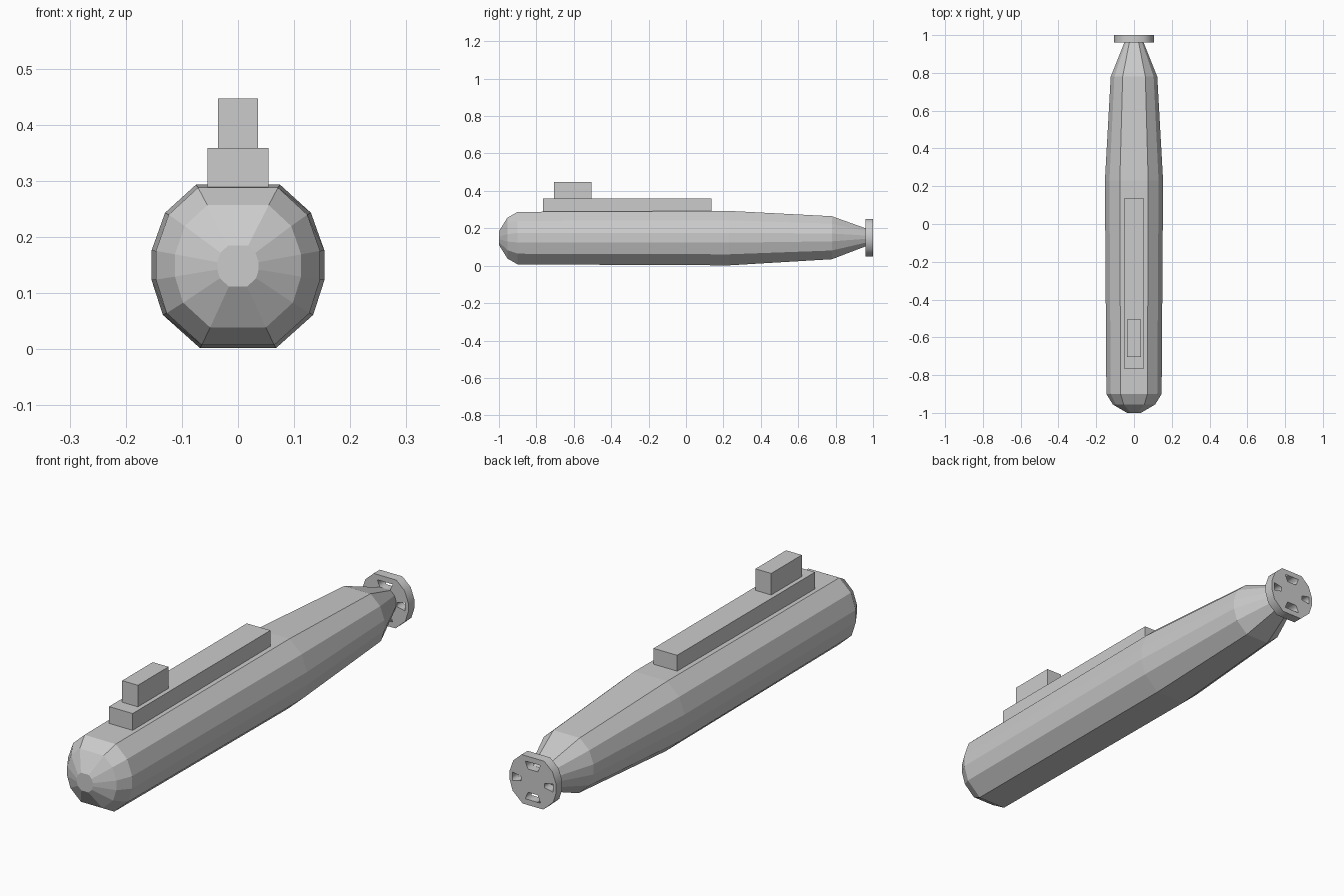
import bpy, bmesh, math

if "Cube" in bpy.data.objects:
    bpy.data.objects.remove(bpy.data.objects["Cube"])

# Right half of the hull section, relative to the hull axis, top to bottom
HALF = [(0.075, 0.145), (0.13, 0.095), (0.154, 0.028),
        (0.154, -0.025), (0.134, -0.087), (0.068, -0.146)]
SECTION = HALF + [(-x, z) for x, z in reversed(HALF)]
AXIS_Z = 0.148


def make_hull(name, stations):
    """Loft the section through (y, x scale, z scale, centre z) stations."""
    bm = bmesh.new()
    rings = [[bm.verts.new((x * sx, y, cz + z * sz)) for x, z in SECTION]
             for y, sx, sz, cz in stations]
    n = len(SECTION)
    for a, b in zip(rings, rings[1:]):
        for i in range(n):
            j = (i + 1) % n
            bm.faces.new((a[i], a[j], b[j], b[i]))
    bm.faces.new(rings[0])
    bm.faces.new(rings[-1])
    bmesh.ops.recalc_face_normals(bm, faces=bm.faces)
    mesh = bpy.data.meshes.new(name)
    bm.to_mesh(mesh)
    bm.free()
    bpy.context.collection.objects.link(bpy.data.objects.new(name, mesh))


def make_box(name, half_x, y0, y1, z0, z1):
    bpy.ops.mesh.primitive_cube_add(size=1, location=(0, (y0 + y1) / 2, (z0 + z1) / 2))
    ob = bpy.context.object
    ob.name = name
    ob.scale = (half_x * 2, y1 - y0, z1 - z0)


def make_plate(name, outlines, y, depth, z):
    """Extruded flat outline; the further outlines become holes."""
    curve = bpy.data.curves.new(name, 'CURVE')
    curve.dimensions = '2D'
    curve.fill_mode = 'BOTH'
    curve.extrude = depth / 2
    for pts in outlines:
        spline = curve.splines.new('POLY')
        spline.points.add(len(pts) - 1)
        for p, (u, v) in zip(spline.points, pts):
            p.co = (u, v, 0, 1)
        spline.use_cyclic_u = True
    ob = bpy.data.objects.new(name, curve)
    bpy.context.collection.objects.link(ob)
    ob.location = (0, y, z)
    ob.rotation_euler.x = math.pi / 2
    bpy.ops.object.select_all(action='DESELECT')
    ob.select_set(True)
    bpy.context.view_layer.objects.active = ob
    bpy.ops.object.convert(target='MESH')


# Hull from rounded nose to tapered tail
make_hull("hull", [
    (-1.0, 0.24, 0.25, AXIS_Z),
    (-0.955, 0.73, 0.75, AXIS_Z),
    (-0.90, 0.95, 0.965, AXIS_Z),
    (0.23, 1.0, 1.0, AXIS_Z),
    (0.78, 0.80, 0.79, 0.15),
    (0.965, 0.32, 0.32, 0.152),
])

# Raised deck and conning tower
make_box("deck", 0.054, -0.765, 0.135, 0.27, 0.358)
make_box("conning_tower", 0.036, -0.705, -0.505, 0.35, 0.447)

# Tail ring with four tapered openings
rim = [(x * 0.69, z * 0.69) for x, z in SECTION]
top_hole = [(-0.035, 0.078), (0.035, 0.078), (0.022, 0.048), (-0.022, 0.048)]
side_hole = [(0.092, 0.017), (0.092, -0.017), (0.054, -0.009), (0.054, 0.009)]
holes = [top_hole, side_hole,
         [(x, -z) for x, z in top_hole], [(-x, z) for x, z in side_hole]]
make_plate("tail_ring", [rim] + holes, 0.98, 0.04, 0.15)
